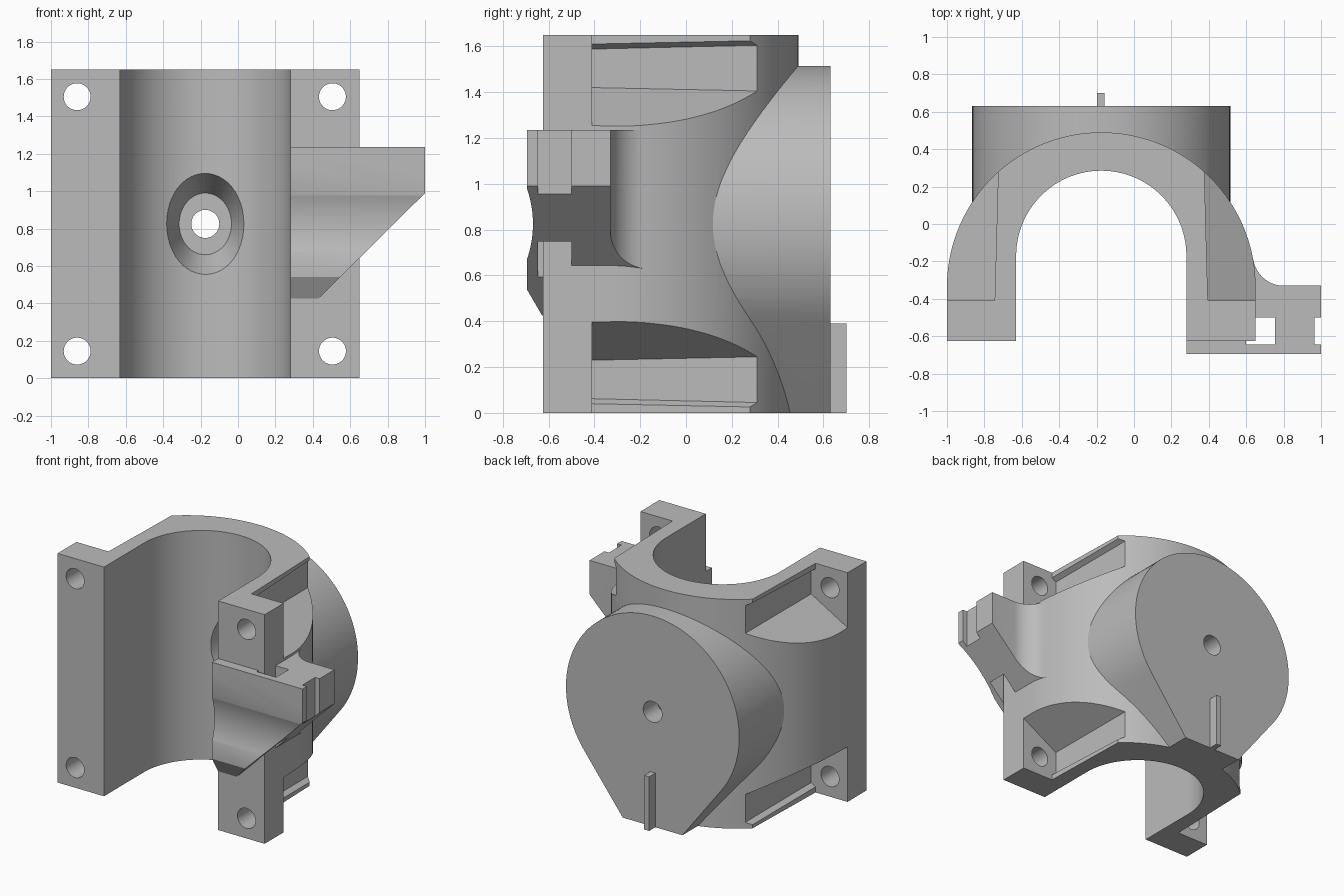
import bpy, bmesh, math

if "Cube" in bpy.data.objects:
    bpy.data.objects.remove(bpy.data.objects["Cube"], do_unlink=True)

CX, MID, TOP = -0.175, 0.825, 1.65   # saddle centre x, mid height, full height

grey = bpy.data.materials.new("plain grey")
grey.use_nodes = True
grey.diffuse_color = (0.5, 0.5, 0.5, 1)
grey.node_tree.nodes["Principled BSDF"].inputs["Base Color"].default_value = (0.5, 0.5, 0.5, 1)


def loft(name, ring_a, ring_b):
    """Closed solid between two rings with equal point counts."""
    bm = bmesh.new()
    a = [bm.verts.new(p) for p in ring_a]
    b = [bm.verts.new(p) for p in ring_b]
    bm.faces.new(a)
    bm.faces.new(b)
    for i in range(len(a)):
        j = (i + 1) % len(a)
        bm.faces.new((a[i], a[j], b[j], b[i]))
    bmesh.ops.recalc_face_normals(bm, faces=bm.faces)
    mesh = bpy.data.meshes.new(name)
    bm.to_mesh(mesh)
    bm.free()
    mesh.materials.append(grey)
    ob = bpy.data.objects.new(name, mesh)
    bpy.context.collection.objects.link(ob)
    return ob


def prism(name, pts, axis, lo, hi):
    """Extrude a 2D outline along one axis."""
    def place(p, h):
        return {"x": (h, p[0], p[1]), "y": (p[0], h, p[1]), "z": (p[0], p[1], h)}[axis]
    return loft(name, [place(p, lo) for p in pts], [place(p, hi) for p in pts])


def arc(cx, cy, rx, ry, start, end, n):
    angles = [math.radians(start + (end - start) * i / n) for i in range(n + 1)]
    return [(cx + rx * math.cos(t), cy + ry * math.sin(t)) for t in angles]


def combine(target, tool, op="DIFFERENCE"):
    mod = target.modifiers.new("cut", "BOOLEAN")
    mod.operation, mod.solver, mod.object = op, "EXACT", tool
    bpy.context.view_layer.objects.active = target
    bpy.ops.object.modifier_apply(modifier=mod.name)
    bpy.data.objects.remove(tool, do_unlink=True)


def rect(x0, y0, x1, y1):
    return [(x0, y0), (x1, y0), (x1, y1), (x0, y1)]


# Saddle block with a rounded back
outline = arc(CX, -0.335, 0.825, 0.825, 0, 180, 72) + [(-1, -0.625), (0.65, -0.625)]
body = prism("clamp_body", outline, "z", 0, TOP)

# Four screw pockets with a small lip and a sloping roof
near = [(0.57, -0.1), (0.57, 0.04), (0.535, 0.062), (0.535, 0.23), (1.2, 0.61), (1.2, -0.1)]
far = [(0.55, -0.1), (0.55, 0.025), (0.514, 0.045), (0.514, 0.245), (1.2, 0.63), (1.2, -0.1)]
for sx in (-1, 1):
    for sz in (-1, 1):
        def ring(pts, y):
            return [(CX + sx * u, y, MID + sz * (MID - v)) for u, v in pts]
        combine(body, loft("pocket_cutter", ring(near, -0.41), ring(far, 0.32)))

# Teardrop drum on the back, its lower sides tangent to the circle
R, PHI = 0.69, 37.4
half = (R - MID * math.sin(math.radians(PHI))) / math.cos(math.radians(PHI))
drop = arc(CX, MID, R, R, -PHI, 180 + PHI, 80) + [(CX - half, 0), (CX + half, 0)]
combine(body, prism("drum", drop, "y", 0, 0.63), "UNION")

# Pipe bore, open to the front
bore = arc(CX, -0.17, 0.455, 0.455, 0, 180, 64) + [(CX - 0.455, -1), (CX + 0.455, -1)]
combine(body, prism("bore_cutter", bore, "z", -0.1, TOP + 0.1))

# Tapered oval recess and centre hole
ovals = [[(x, y, z) for x, z in arc(CX, MID, rx, rz, 0, 352.5, 47)]
         for y, rx, rz in ((0.1, 0.245, 0.375), (0.47, 0.14, 0.165))]
combine(body, loft("recess_cutter", *ovals))
combine(body, prism("centre_hole_cutter", arc(CX, MID, 0.075, 0.075, 0, 350, 35), "y", 0.2, 0.8))

# Flange screw holes
for x in (-0.86, 0.505):
    for z in (0.145, 1.505):
        hole = arc(x, z, 0.072, 0.072, 0, 350, 35)
        combine(body, prism("screw_hole_cutter", hole, "y", -0.8, -0.2))

# Side bracket: plan outline trimmed by its front outline
plan = [(0.28, -0.695), (1, -0.695), (1, -0.645), (0.965, -0.645), (0.965, -0.5), (1, -0.5),
        (1, -0.33)]
plan += arc(0.8, -0.16, 0.165, 0.17, 270, 190, 14) + [(0.5, -0.19), (0.5, -0.61), (0.28, -0.61)]
bracket = prism("side_bracket", plan, "z", 0.3, 1.235)
face = [(0.28, 0.425), (0.43, 0.425), (1, 0.99), (1, 1.4), (0.28, 1.4)]
combine(bracket, prism("bracket_trim", face, "y", -1, 0.2), "INTERSECT")
combine(bracket, prism("slot_cutter", rect(0.6, -0.645, 0.755, -0.5), "z", 0.2, 1.4))

# Shallow scoop and lower chamfer on the bracket front
scoop = arc(-1.138, MID, 0.47, 0.47, -26, 26, 20)
combine(bracket, prism("scoop_cutter", scoop, "x", 0.2, 1.1))
chamfer = [(-0.695, 0.54), (-0.625, 0.42), (-0.625, 0.2), (-0.8, 0.2), (-0.8, 0.54)]
combine(bracket, prism("chamfer_cutter", chamfer, "x", 0.2, 1.1))
combine(body, bracket, "UNION")

# Locating rib on the drum face
combine(body, prism("rib", rect(CX - 0.022, 0.6, CX + 0.018, 0.7), "z", 0, 0.39), "UNION")

# Smooth curved walls, keep crisp edges
bpy.ops.object.select_all(action="DESELECT")
body.select_set(True)
bpy.context.view_layer.objects.active = body
bpy.ops.object.shade_smooth_by_angle(angle=math.radians(20))
